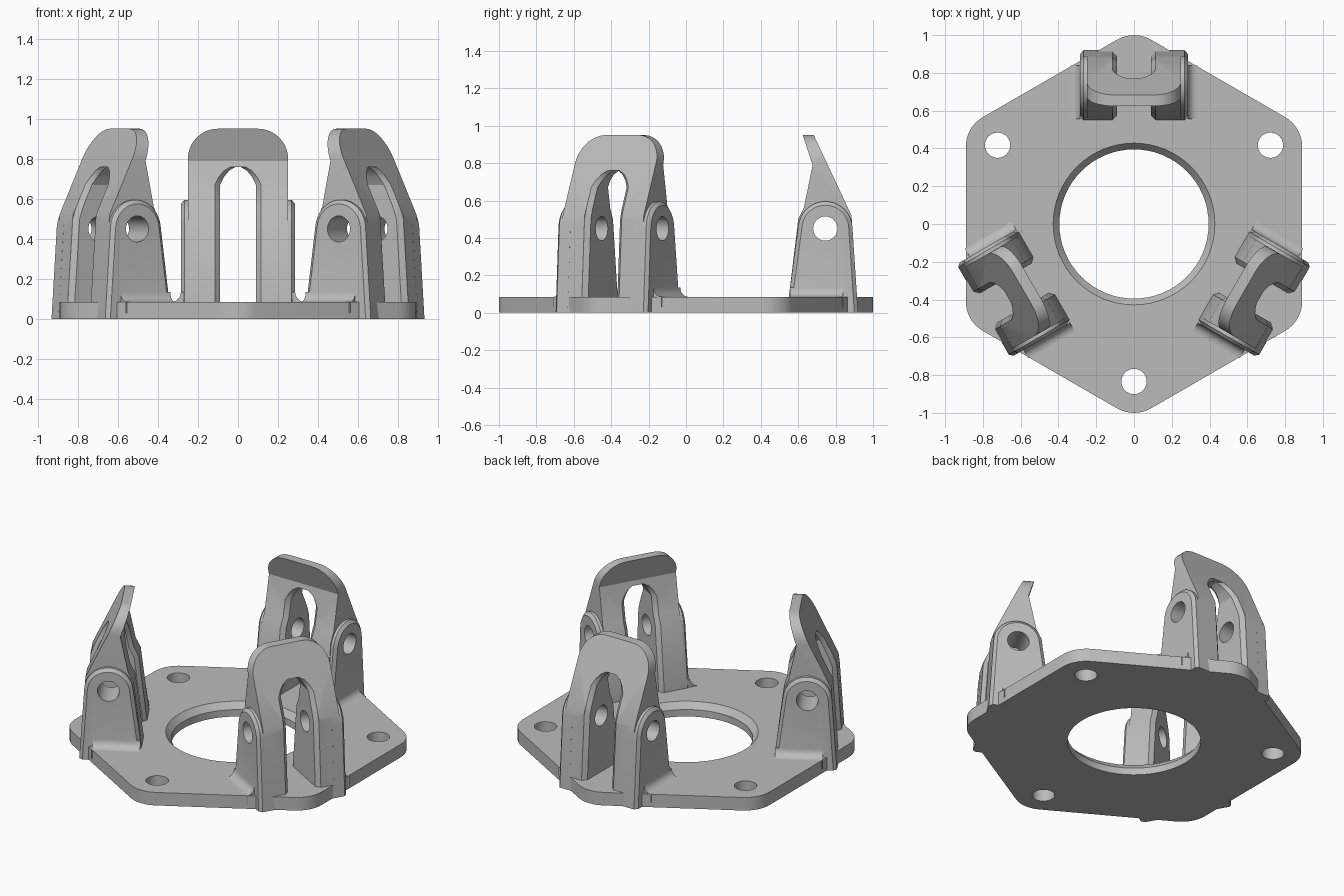
import bpy, bmesh
from math import sin, cos, pi, radians

if "Cube" in bpy.data.objects:
    bpy.data.objects.remove(bpy.data.objects["Cube"])

grey = bpy.data.materials.new("light_grey")
grey.use_nodes = True
grey.diffuse_color = (0.5, 0.5, 0.5, 1)
grey.node_tree.nodes["Principled BSDF"].inputs["Base Color"].default_value = (0.5, 0.5, 0.5, 1)


def loft(name, rings):
    """Closed solid through matching rings of 3D points."""
    bm = bmesh.new()
    loops = [[bm.verts.new(p) for p in ring] for ring in rings]
    n = len(loops[0])
    for a, b in zip(loops, loops[1:]):
        for i in range(n):
            j = (i + 1) % n
            bm.faces.new((a[i], a[j], b[j], b[i]))
    bm.faces.new(loops[0])
    bm.faces.new(loops[-1])
    bmesh.ops.recalc_face_normals(bm, faces=bm.faces)
    mesh = bpy.data.meshes.new(name)
    bm.to_mesh(mesh)
    bm.free()
    mesh.materials.append(grey)
    obj = bpy.data.objects.new(name, mesh)
    bpy.context.collection.objects.link(obj)
    return obj


def arc(cx, cy, r, start, end, n):
    return [(cx + r * cos(radians(start + (end - start) * i / n)),
             cy + r * sin(radians(start + (end - start) * i / n))) for i in range(n + 1)]


def combine(obj, tool, operation):
    """Apply a boolean and discard the tool."""
    tool.hide_render = True
    mod = obj.modifiers.new("cut", 'BOOLEAN')
    mod.operation, mod.solver, mod.object = operation, 'EXACT', tool
    bpy.context.view_layer.objects.active = obj
    bpy.ops.object.modifier_apply(modifier=mod.name)
    bpy.data.objects.remove(tool)


def smooth(obj):
    bpy.ops.object.select_all(action='DESELECT')
    obj.select_set(True)
    bpy.context.view_layer.objects.active = obj
    bpy.ops.object.shade_smooth_by_angle(angle=radians(25))


def disc(r, z, x=0, y=0, n=64):
    return [(x + r * cos(2 * pi * i / n), y + r * sin(2 * pi * i / n), z) for i in range(n)]


# Hexagonal base plate with rounded corners
T = 0.085
outline = []
for k in range(6):
    a = 30 + 60 * k
    outline += arc(0.82 * cos(radians(a)), 0.82 * sin(radians(a)), 0.18, a - 30, a + 30, 8)
plate = loft("base_plate", [[(x, y, z) for x, y in outline] for z in (0, T)])

# Central chamfered opening and three bolt holes
combine(plate, loft("centre_cut", [disc(0.395, -0.1), disc(0.395, T - 0.04),
                                   disc(0.428, T), disc(0.428, 0.2)]), 'DIFFERENCE')
for a in (-90, 30, 150):
    x, y = 0.834 * cos(radians(a)), 0.834 * sin(radians(a))
    combine(plate, loft("bolt_cut", [disc(0.067, z, x, y, 32) for z in (-0.1, 0.2)]), 'DIFFERENCE')
smooth(plate)

# Bracket body: side profile trimmed to a round-shouldered front outline
side = [(0.92, 0), (0.885, 0.52), (0.683, 0.95), (0.624, 0.95), (0.677, 0.79),
        (0.63, 0.56), (0.60, 0.5), (0.55, T), (0.55, 0)]
bracket = loft("bracket", [[(x, y, z) for y, z in side] for x in (-0.4, 0.4)])
front = ([(-0.25, -0.1), (0.25, -0.1)] + arc(0.1, 0.8, 0.15, 0, 90, 10)
         + arc(-0.1, 0.8, 0.15, 90, 180, 10))
combine(bracket, loft("shoulder_trim", [[(x, y, z) for x, z in front] for y in (0.3, 1.2)]), 'INTERSECT')


def ear_outline(x, inset):
    rim = arc(0.745, 0.45, 0.145 - inset, 5, 173, 20)
    pts = [(0.92 - inset, 0)] + rim + [(0.55 + inset, T), (0.55 + inset, 0)]
    return [(x, y, z) for y, z in pts]


# Round-topped ears with a chamfered rim, and a fillet where each meets the plate
for s in (-1, 1):
    ear = loft("ear", [ear_outline(s * x, i) for x, i in ((0.2, 0), (0.268, 0), (0.285, 0.02))])
    combine(bracket, ear, 'UNION')
    curve = [(0.27, 0.03), (0.335, 0.03)] + arc(0.335, T + 0.05, 0.05, 270, 180, 6) + [(0.27, T + 0.05)]
    fillet = loft("fillet", [[(s * x, y, z) for x, z in curve] for y in (0.555, 0.84)])
    combine(bracket, fillet, 'UNION')

# Pin hole through both ears
combine(bracket, loft("pin_cut", [[(x, 0.745 + 0.065 * cos(2 * pi * i / 32), 0.45 + 0.065 * sin(2 * pi * i / 32))
                                   for i in range(32)] for x in (-0.5, 0.5)]), 'DIFFERENCE')


def slot_ring(z, w, yi, yo, c=0.025):
    half = [(w + c, yi - 0.15), (w + c, yi), (w, yi + c), (w, yo - c), (w + c, yo), (w + c, yo + 0.15)]
    return [(x, y, z) for x, y in half] + [(-x, y, z) for x, y in reversed(half)]


# Arched slot with chamfered edges, following the lean of the body
levels = [(-0.05, 0.09, 0.55, 0.923), (T, 0.09, 0.55, 0.914), (0.5, 0.09, 0.60, 0.886),
          (0.56, 0.09, 0.63, 0.866), (0.67, 0.09, 0.653, 0.815), (0.71, 0.07, 0.661, 0.796),
          (0.74, 0.045, 0.667, 0.782), (0.76, 0.012, 0.671, 0.772)]
combine(bracket, loft("slot_cut", [slot_ring(*l) for l in levels]), 'DIFFERENCE')
smooth(bracket)

# Three brackets around the plate
bracket.name = "back_bracket"
for name, a in (("right_bracket", 120), ("left_bracket", 240)):
    copy = bracket.copy()
    copy.name = name
    copy.rotation_euler.z = radians(a)
    bpy.context.collection.objects.link(copy)
